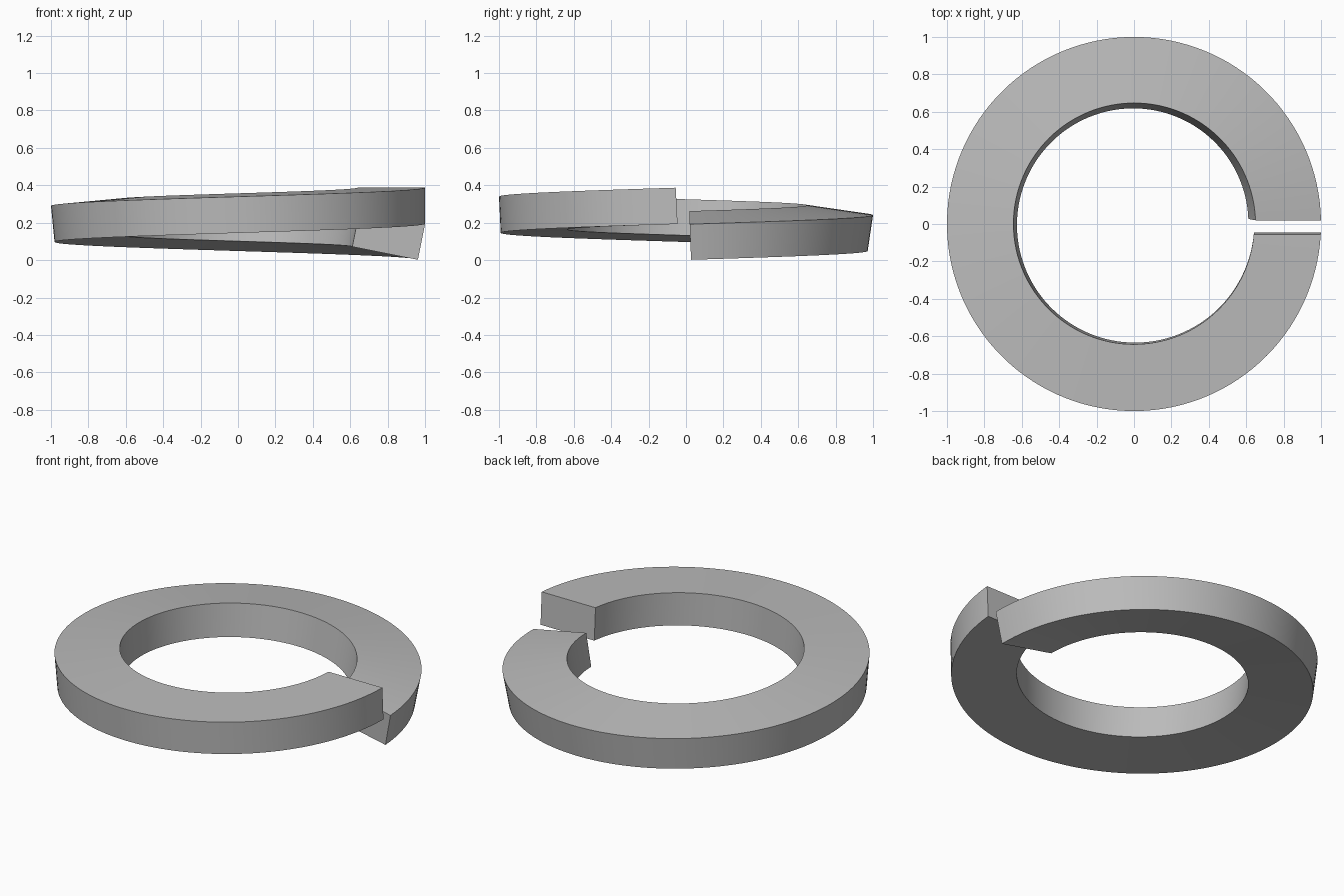
import bpy, bmesh
from math import sin, cos, pi, radians, asin

cube = bpy.data.objects.get("Cube")
if cube:
    bpy.data.objects.remove(cube, do_unlink=True)

SEGMENTS = 128
WIDTH, HEIGHT = 0.357, 0.194      # cross-section of the spring wire
END_TILT = radians(11.3)          # twist of the section at the low end
LOW_TOP, HIGH_TOP = 0.192, 0.387  # height of the upper outer edge at each end
LOW_Y, HIGH_Y = (0.02, 0.027), (-0.055, -0.045)  # cut ends: top, bottom


def section(t):
    """Corners (radius, z, is_bottom) at fraction t from low end to high end."""
    tilt = END_TILT * (1 - t)
    z = LOW_TOP + (HIGH_TOP - LOW_TOP) * t
    across = (-WIDTH * cos(tilt), WIDTH * sin(tilt))
    down = (-HEIGHT * sin(tilt), -HEIGHT * cos(tilt))
    return [(1 + a * across[0] + d * down[0], z + a * across[1] + d * down[1], d)
            for a, d in ((0, 0), (1, 0), (1, 1), (0, 1))]


# Rectangular section swept once around, rising and untwisting as it goes
bm = bmesh.new()
rings = []
for i in range(SEGMENTS + 1):
    t = i / SEGMENTS
    ring = []
    for r, z, d in section(t):
        start = asin(LOW_Y[d] / r)
        end = 2 * pi + asin(HIGH_Y[d] / r)
        angle = start + (end - start) * t
        ring.append(bm.verts.new((r * cos(angle), r * sin(angle), z)))
    rings.append(ring)
for a, b in zip(rings, rings[1:]):
    for k in range(4):
        n = (k + 1) % 4
        bm.faces.new((a[k], a[n], b[n], b[k]))

# Flat cut ends
bm.faces.new(rings[0])
bm.faces.new(rings[-1])
bmesh.ops.recalc_face_normals(bm, faces=bm.faces)

mesh = bpy.data.meshes.new("split_washer")
bm.to_mesh(mesh)
bm.free()
washer = bpy.data.objects.new("split_washer", mesh)
bpy.context.collection.objects.link(washer)

# Plain grey metal
grey = (0.5, 0.5, 0.5, 1)
mat = bpy.data.materials.new("steel_grey")
mat.use_nodes = True
mat.diffuse_color = grey
mat.node_tree.nodes["Principled BSDF"].inputs["Base Color"].default_value = grey
mesh.materials.append(mat)

# Smooth curved walls with crisp edges
bpy.ops.object.select_all(action="DESELECT")
washer.select_set(True)
bpy.context.view_layer.objects.active = washer
bpy.ops.object.shade_smooth_by_angle(angle=radians(30))
